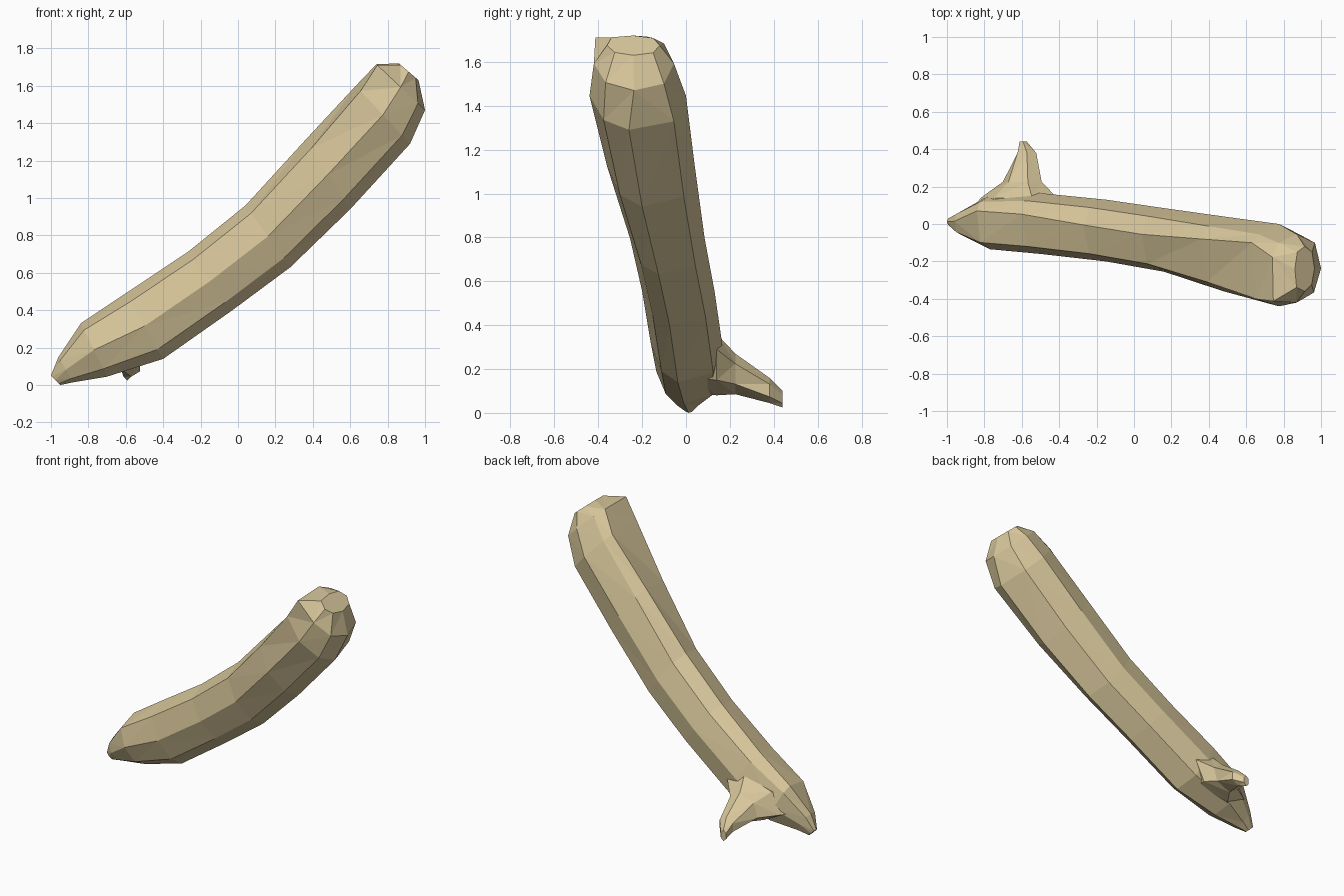
import bpy, bmesh, math
from mathutils import Vector

if "Cube" in bpy.data.objects:
    bpy.data.objects.remove(bpy.data.objects["Cube"])

tan = bpy.data.materials.new("tan wood")
tan.diffuse_color = (0.69, 0.575, 0.33, 1)
tan.use_nodes = True
tan.node_tree.nodes["Principled BSDF"].inputs["Base Color"].default_value = tan.diffuse_color


def loft(name, rings):
    """Skin a list of equal-sized point rings and close both ends."""
    bm = bmesh.new()
    loops = [[bm.verts.new(p) for p in ring] for ring in rings]
    for a, b in zip(loops, loops[1:]):
        n = len(a)
        for i in range(n):
            bm.faces.new((a[i], a[(i + 1) % n], b[(i + 1) % n], b[i]))
    bm.faces.new(loops[0])
    bm.faces.new(loops[-1])
    bmesh.ops.recalc_face_normals(bm, faces=bm.faces)
    bmesh.ops.triangulate(bm, faces=bm.faces, quad_method='SHORT_EDGE')
    me = bpy.data.meshes.new(name)
    bm.to_mesh(me)
    bm.free()
    me.materials.append(tan)
    ob = bpy.data.objects.new(name, me)
    bpy.context.collection.objects.link(ob)
    return ob


def trunk_ring(top, bottom, y0, y1, corner=0.0, ridge=0.03, keel=0.04):
    """Eight-sided slanted ring; corner squares off its upper front vertex,
    ridge and keel shift its top and bottom vertices sideways."""
    top, bottom = Vector((top[0], 0, top[1])), Vector((bottom[0], 0, bottom[1]))
    mid, up = (top + bottom) / 2, (top - bottom) / 2
    yc, w = (y0 + y1) / 2, (y1 - y0) / 2
    pts = []
    for k in range(8):
        a = math.radians(45 * k)
        c, s = math.cos(a), math.sin(a)
        if k in (1, 3, 7):
            c, s = c * 1.06, s * 1.06
        if k == 3:
            c, s = c + (-1 - c) * corner, s + (1 - s) * corner
        p = mid + up * s
        p.y = yc + w * c + {2: ridge, 6: -keel}.get(k, 0)
        pts.append(p)
    return pts


# Trunk: pointed foot, leaning bent shaft, broad rounded head
loft("log_trunk", [
    trunk_ring((-1.0, 0.05), (-0.95, 0.0), -0.01, 0.035, ridge=0, keel=0),
    trunk_ring((-0.96, 0.15), (-0.88, 0.015), -0.06, 0.07, ridge=0.01, keel=0),
    trunk_ring((-0.84, 0.33), (-0.70, 0.045), -0.135, 0.155, ridge=0.06, keel=0.02),
    trunk_ring((-0.60, 0.49), (-0.40, 0.14), -0.16, 0.165, ridge=0.05),
    trunk_ring((-0.27, 0.71), (-0.03, 0.40), -0.20, 0.13),
    trunk_ring((0.04, 0.96), (0.28, 0.63), -0.255, 0.085),
    trunk_ring((0.36, 1.31), (0.60, 0.94), -0.36, 0.04, ridge=0.08),
    trunk_ring((0.63, 1.60), (0.92, 1.29), -0.44, 0.0, 0.3, 0.12),
    trunk_ring((0.74, 1.715), (1.0, 1.47), -0.42, -0.055, 0.85, 0.06, 0.0),
    trunk_ring((0.86, 1.72), (0.965, 1.63), -0.36, -0.12, 0.3, 0.0, 0.0),
])


def branch_ring(y, x0, x1, z0, z1, lean=0.0):
    """Six-sided upright ring across the stub's length."""
    xc, zc, w, h = (x0 + x1) / 2, (z0 + z1) / 2, (x1 - x0) / 2, (z1 - z0) / 2
    return [(xc + w * math.cos(a) + lean * math.sin(a), y, zc + h * math.sin(a))
            for a in (math.radians(30 + 60 * k) for k in range(6))]


# Branch stub: flared root, then thin drooping tip
loft("branch_stub", [
    branch_ring(0.04, -0.88, -0.42, 0.09, 0.36, 0.10),
    branch_ring(0.14, -0.81, -0.42, 0.08, 0.36, 0.07),
    branch_ring(0.225, -0.70, -0.495, 0.085, 0.27, 0.03),
    branch_ring(0.38, -0.63, -0.515, 0.045, 0.16),
    branch_ring(0.44, -0.615, -0.57, 0.025, 0.10),
])
